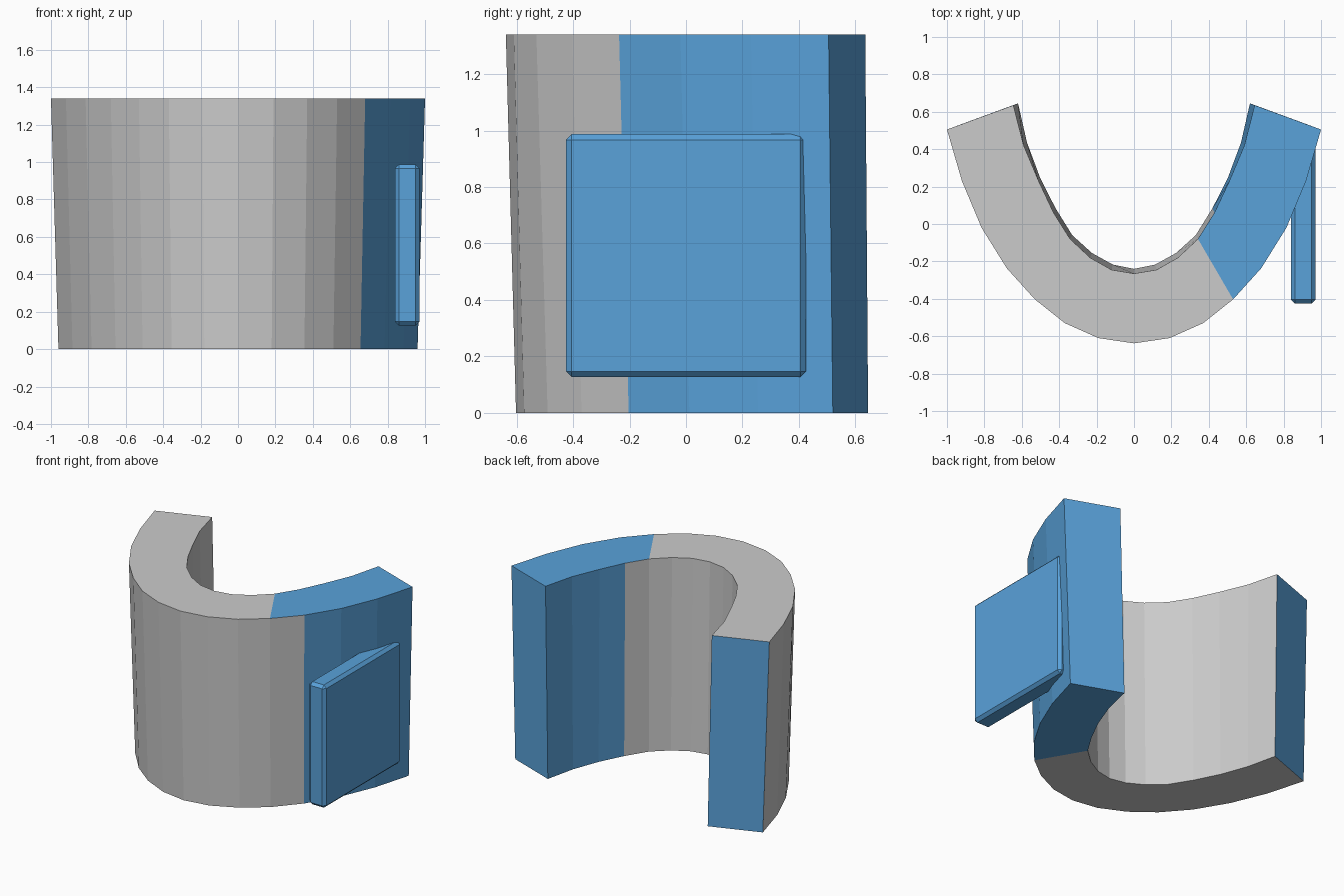
import bpy, bmesh

if "Cube" in bpy.data.objects:
    bpy.data.objects.remove(bpy.data.objects["Cube"])

HEIGHT = 1.34

def material(name, color):
    m = bpy.data.materials.new(name)
    m.diffuse_color = color
    m.use_nodes = True
    m.node_tree.nodes["Principled BSDF"].inputs["Base Color"].default_value = m.diffuse_color
    return m

grey = material("grey", (0.8, 0.8, 0.8, 1))
blue = material("blue", (0.10, 0.36, 0.70, 1))

def add_object(name, bm, mats):
    bmesh.ops.recalc_face_normals(bm, faces=bm.faces)
    me = bpy.data.meshes.new(name)
    bm.to_mesh(me)
    bm.free()
    for m in mats:
        me.materials.append(m)
    ob = bpy.data.objects.new(name, me)
    bpy.context.collection.objects.link(ob)
    return ob

# Half profiles of the band, from the right open end to the front centre
outer_top = [(1, .505), (.92, .23), (.815, -.02), (.68, -.237), (.53, -.403), (.37, -.53), (.19, -.61), (0, -.638)]
inner_top = [(.645, .635), (.59, .42), (.51, .23), (.43, .06), (.342, -.08), (.235, -.18), (.12, -.245), (0, -.265)]
outer_bot = [(.96, .52), (.885, .255), (.783, .012), (.655, -.203), (.51, -.37), (.355, -.49), (.18, -.573), (0, -.602)]
inner_bot = [(.62, .645), (.572, .435), (.503, .25), (.42, .085), (.33, -.06), (.225, -.155), (.113, -.217), (0, -.24)]

# Curved band: flared C-shaped wall, mirrored about x = 0
bm = bmesh.new()

def row(half, z):
    full = half + [(-x, y) for x, y in reversed(half[:-1])]
    return [bm.verts.new((x, y, z)) for x, y in full]

ot, it = row(outer_top, HEIGHT), row(inner_top, HEIGHT)
ob_, ib = row(outer_bot, 0), row(inner_bot, 0)
# Right end is blue: four segments on the rims, three on the walls
for a, b, blue_count in ((ot, it, 4), (ib, ob_, 4), (ob_, ot, 3), (it, ib, 3)):
    for i in range(len(a) - 1):
        f = bm.faces.new((a[i], a[i + 1], b[i + 1], b[i]))
        f.material_index = 1 if i < blue_count else 0
# Both open ends are blue
for i in (0, -1):
    f = bm.faces.new((ot[i], it[i], ib[i], ob_[i]))
    f.material_index = 1
add_object("curved_band", bm, [grey, blue])

# Bevelled square plate set into the right side
bm = bmesh.new()
bmesh.ops.create_cube(bm, size=1)
for v in bm.verts:
    v.co = (.905 + v.co.x * .13, v.co.y * .85, .557 + v.co.z * .86)
bmesh.ops.bevel(bm, geom=bm.edges[:], offset=.02, segments=1, affect='EDGES')
add_object("side_plate", bm, [blue])
